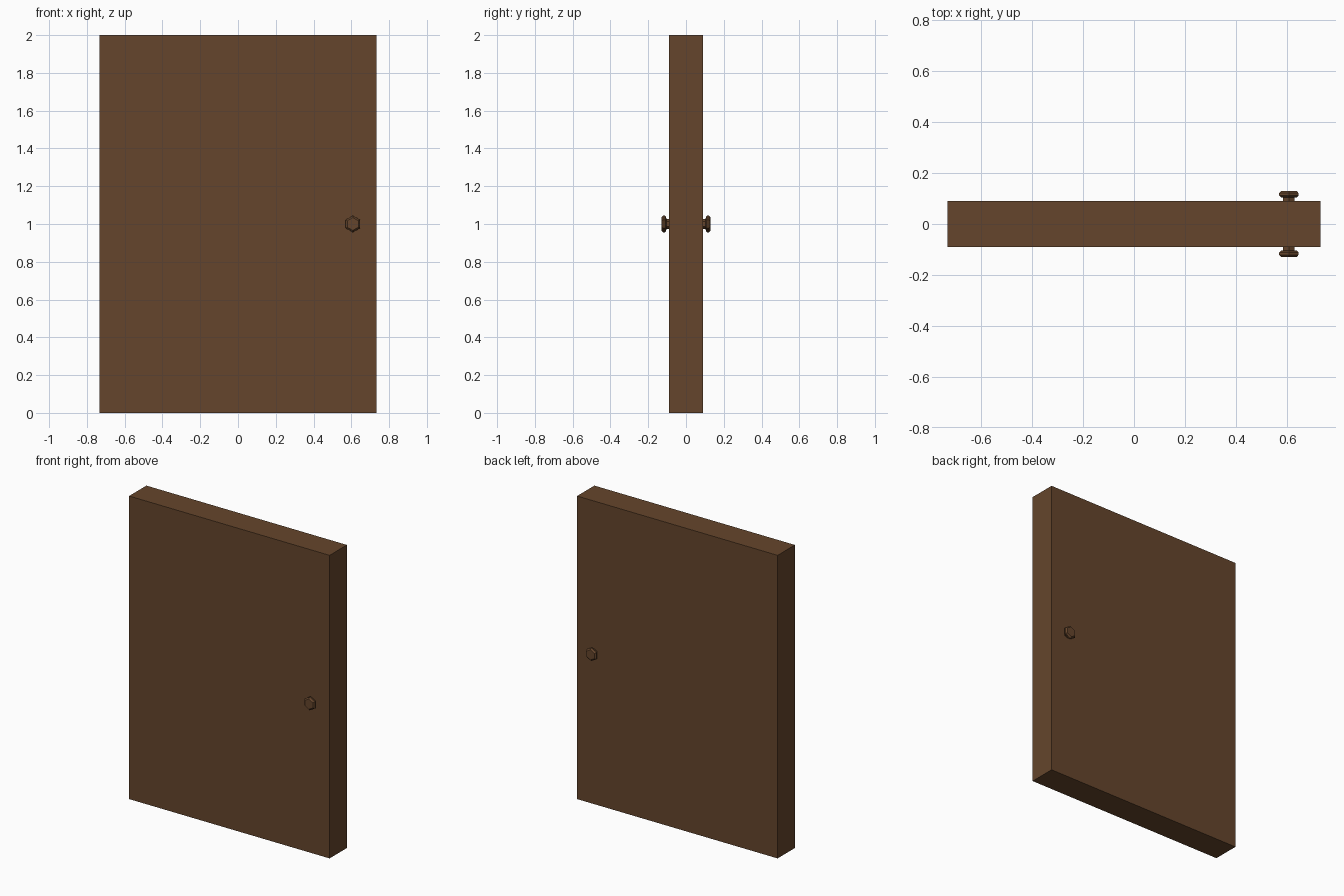
import bpy, bmesh, math

if "Cube" in bpy.data.objects:
    bpy.data.objects.remove(bpy.data.objects["Cube"])

brown = bpy.data.materials.new("brown_wood")
brown.diffuse_color = (0.13, 0.06, 0.025, 1)
brown.use_nodes = True
brown.node_tree.nodes["Principled BSDF"].inputs["Base Color"].default_value = brown.diffuse_color

def finish(name, bm):
    bmesh.ops.recalc_face_normals(bm, faces=bm.faces)
    me = bpy.data.meshes.new(name)
    bm.to_mesh(me)
    bm.free()
    me.materials.append(brown)
    ob = bpy.data.objects.new(name, me)
    bpy.context.collection.objects.link(ob)
    return ob

# Door slab
bm = bmesh.new()
bmesh.ops.create_cube(bm, size=1)
for v in bm.verts:
    v.co = (v.co.x * 1.464, v.co.y * 0.18, v.co.z * 2 + 1)
finish("door_panel", bm)

# Six-sided knobs: (radius, distance from door centre plane)
PROFILE = [(0.026, 0.088), (0.026, 0.104), (0.036, 0.105), (0.044, 0.112),
           (0.044, 0.121), (0.034, 0.130)]

def knob(name, side, x=0.608, z=1.0, sides=6):
    bm = bmesh.new()
    rings = []
    for r, y in PROFILE:
        angles = [math.pi / 2 + i * math.tau / sides for i in range(sides)]
        rings.append([bm.verts.new((x + r * math.cos(a), side * y, z + r * math.sin(a)))
                      for a in angles])
    for a, b in zip(rings, rings[1:]):
        for i in range(sides):
            j = (i + 1) % sides
            bm.faces.new((a[i], a[j], b[j], b[i]))
    bm.faces.new(rings[0])
    bm.faces.new(rings[-1])
    finish(name, bm)

knob("front_knob", -1)
knob("back_knob", 1)
